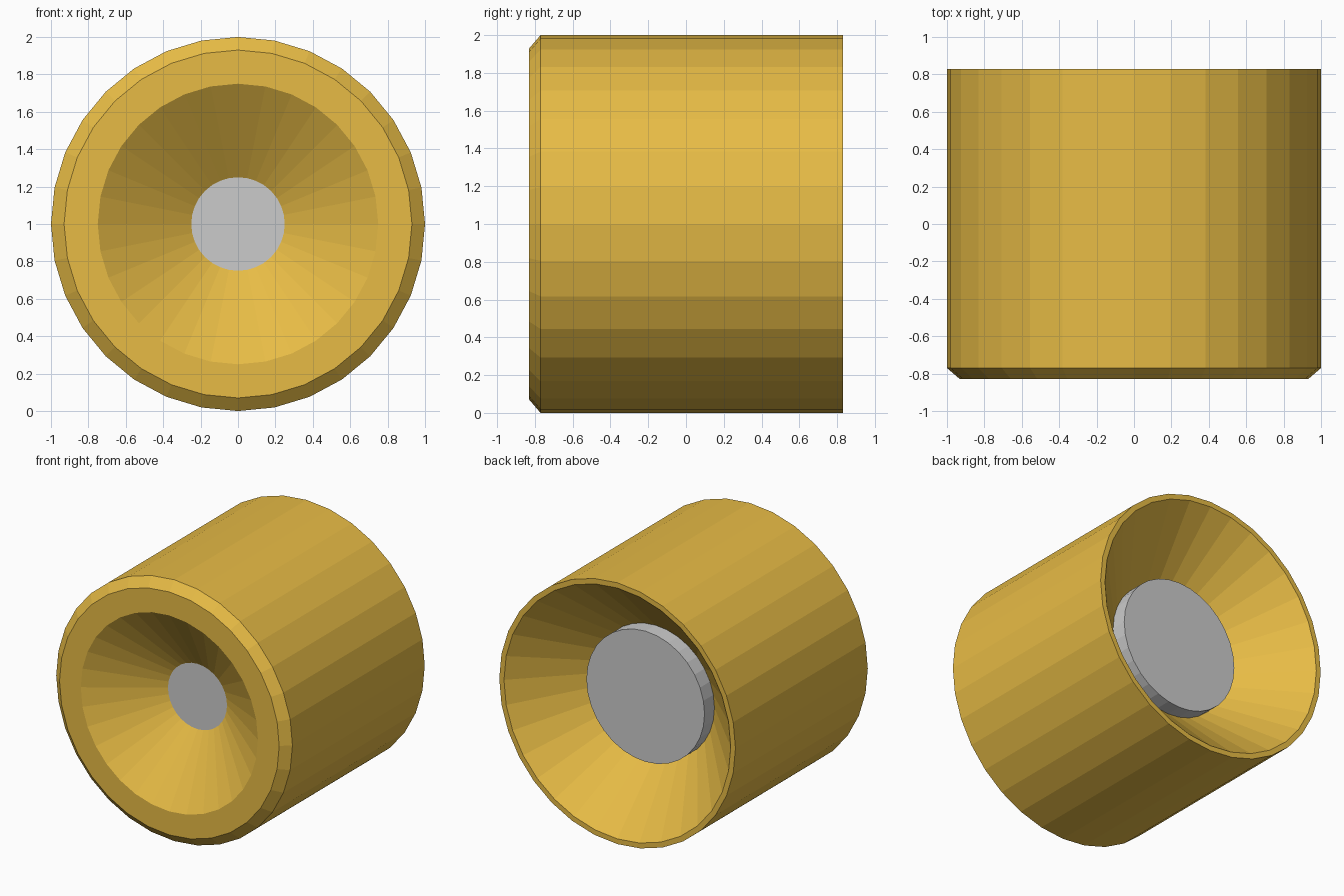
import bpy, bmesh, math

if "Cube" in bpy.data.objects:
    bpy.data.objects.remove(bpy.data.objects["Cube"])

SIDES = 32


def lathe(name, profile, color=None):
    """Revolve closed (radius, y) profile around the y axis at z = 1; radius 0 ends become caps."""
    bm = bmesh.new()
    rings = []
    for r, y in profile:
        if r == 0:
            rings.append([bm.verts.new((0, y, 1))] * SIDES)
            continue
        rings.append([bm.verts.new((r * math.sin(2 * math.pi * i / SIDES), y,
                                    1 + r * math.cos(2 * math.pi * i / SIDES)))
                      for i in range(SIDES)])
    for a, b in zip(rings, rings[1:]):
        for i in range(SIDES):
            j = (i + 1) % SIDES
            quad = list(dict.fromkeys((a[i], a[j], b[j], b[i])))
            bm.faces.new(quad)
    bmesh.ops.recalc_face_normals(bm, faces=bm.faces)
    mesh = bpy.data.meshes.new(name)
    bm.to_mesh(mesh)
    bm.free()
    obj = bpy.data.objects.new(name, mesh)
    bpy.context.collection.objects.link(obj)
    if color:
        mat = bpy.data.materials.new(name + "_paint")
        mat.diffuse_color = color
        mat.use_nodes = True
        mat.node_tree.nodes["Principled BSDF"].inputs["Base Color"].default_value = mat.diffuse_color
        mesh.materials.append(mat)
    return obj


# Yellow housing: conical front recess, chamfered drum, wide conical back recess
lathe("housing", [(0, -0.32), (0.75, -0.83), (0.93, -0.83), (1, -0.77),
                  (1, 0.83), (0.96, 0.83), (0.5, 0.37), (0.3, 0.17), (0, 0.17)],
      (0.8, 0.5, 0.06, 1))

# Grey core running through the housing
lathe("core", [(0, -0.49), (0.5, -0.49), (0.5, 0.49), (0, 0.49)])
